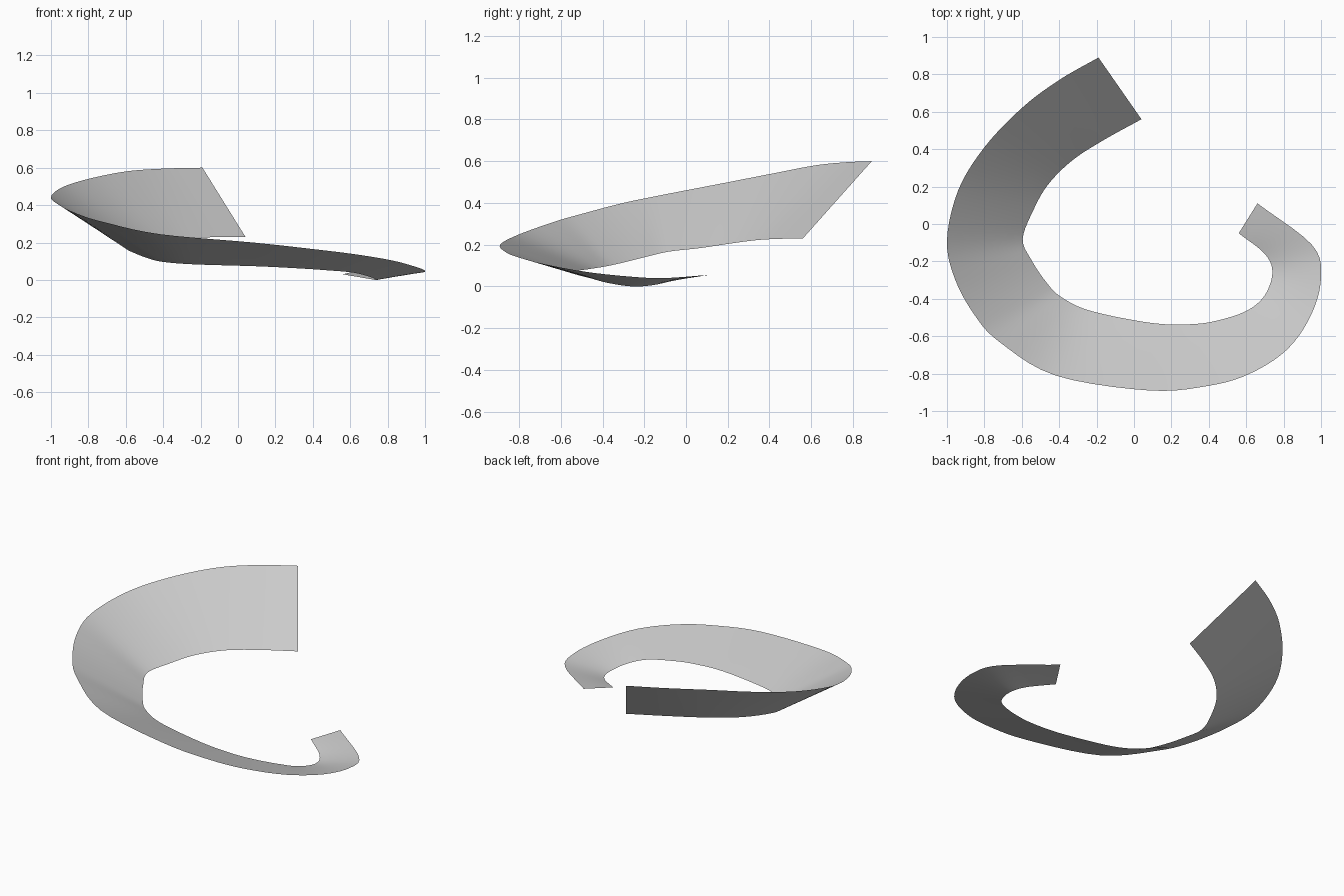
import bpy
import bmesh
from mathutils import Vector

default_cube = bpy.data.objects.get("Cube")
if default_cube:
    bpy.data.objects.remove(default_cube, do_unlink=True)

STEPS_PER_SPAN = 5
STRIPS_ACROSS = 6

# Rim of the ribbon, from the tall end round to the narrow tail
outer_rim = [
    (-.19, .89, .6), (-.4, .77, .595), (-.6, .62, .58), (-.8, .41, .54),
    (-.94, .18, .495), (-1, -.09, .443), (-.955, -.3, .4), (-.85, -.49, .35),
    (-.72, -.63, .31), (-.42, -.81, .245), (.08, -.89, .2), (.4, -.865, .165),
    (.62, -.8, .138), (.82, -.67, .105), (.95, -.48, .07), (1, -.28, .048),
    (.95, -.11, .04), (.66, .11, .055),
]
# Lower edge, paired point for point with the rim
inner_rim = [
    (.04, .56, .23), (-.16, .45, .228), (-.33, .34, .222), (-.46, .21, .205),
    (-.54, .07, .184), (-.595, -.08, .167), (-.55, -.19, .142), (-.47, -.31, .112),
    (-.39, -.39, .095), (-.23, -.465, .083), (.1, -.53, .073), (.32, -.535, .062),
    (.47, -.51, .052), (.61, -.46, .04), (.7, -.38, .018), (.74, -.26, 0),
    (.7, -.16, .006), (.56, -.05, .03),
]


def smooth_path(points):
    """Interpolate a flowing path through every control point."""
    pts = [Vector(p) for p in points]
    pts = [pts[0] * 2 - pts[1]] + pts + [pts[-1] * 2 - pts[-2]]
    path = []
    for before, start, end, after in zip(pts, pts[1:], pts[2:], pts[3:]):
        leave = (end - before) / 2
        arrive = (after - start) / 2
        for step in range(STEPS_PER_SPAN):
            t = step / STEPS_PER_SPAN
            curve = (start - end) * 2 + leave + arrive
            bend = (end - start) * 3 - leave * 2 - arrive
            path.append(((curve * t + bend) * t + leave) * t + start)
    path.append(pts[-2])
    return path


def make_material(name, shade):
    material = bpy.data.materials.new(name)
    material.use_nodes = True
    colour = (shade, shade, shade, 1)
    material.diffuse_color = colour
    material.node_tree.nodes["Principled BSDF"].inputs["Base Color"].default_value = colour
    return material


def loft_ribbon(name, outer, inner, material):
    """Join two edge paths with straight strips into one open sheet."""
    bm = bmesh.new()
    rows = []
    for rim, foot in zip(outer, inner):
        row = [bm.verts.new(rim.lerp(foot, i / STRIPS_ACROSS))
               for i in range(STRIPS_ACROSS + 1)]
        rows.append(row)
    for here, ahead in zip(rows, rows[1:]):
        for i in range(STRIPS_ACROSS):
            bm.faces.new((here[i], ahead[i], ahead[i + 1], here[i + 1])).smooth = True
    mesh = bpy.data.meshes.new(name)
    bm.to_mesh(mesh)
    bm.free()
    mesh.materials.append(material)
    ribbon = bpy.data.objects.new(name, mesh)
    bpy.context.collection.objects.link(ribbon)
    return ribbon


# Curling sheet: steep at the tall end, nearly flat at the tail
light_grey = make_material("light grey", .6)
loft_ribbon("spiral_ribbon", smooth_path(outer_rim), smooth_path(inner_rim), light_grey)
